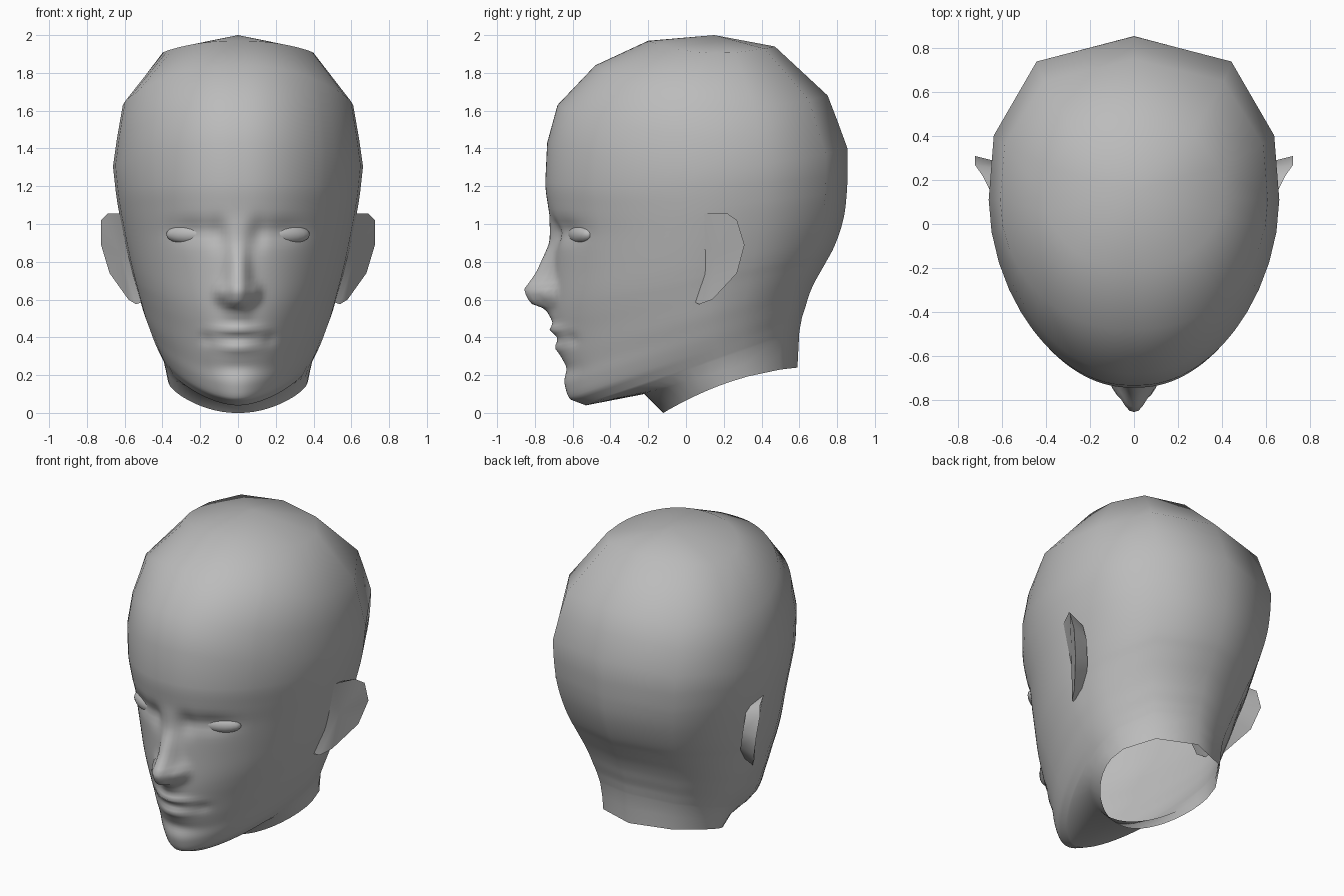
import bpy, bmesh
from math import exp, radians
from mathutils import Vector

if "Cube" in bpy.data.objects:
    bpy.data.objects.remove(bpy.data.objects["Cube"])

grey = bpy.data.materials.new("plain_grey")
grey.use_nodes = True
GREY = (0.5, 0.5, 0.5, 1)
grey.diffuse_color = GREY
grey.node_tree.nodes["Principled BSDF"].inputs["Base Color"].default_value = GREY


def finish(name, bm, angle=75):
    bmesh.ops.recalc_face_normals(bm, faces=bm.faces)
    mesh = bpy.data.meshes.new(name)
    bm.to_mesh(mesh)
    bm.free()
    mesh.materials.append(grey)
    obj = bpy.data.objects.new(name, mesh)
    bpy.context.collection.objects.link(obj)
    bpy.ops.object.select_all(action="DESELECT")
    obj.select_set(True)
    bpy.context.view_layer.objects.active = obj
    bpy.ops.object.shade_smooth_by_angle(angle=radians(angle))
    return obj


# Loops: front y, front z, back y, back z, half width, y of widest point, front roundness
NECK_AND_JAW = [
    (-.12, 0, .59, .24, .37, .235, 1.75),
    (-.22, .10, .595, .34, .382, .2, 1.8),
    (-.53, .04, .60, .43, .397, .19, 1.5),
    (-.61, .07, .613, .50, .424, .17, 1.5),
    (-.64, .14, .632, .56, .45, .15, 1.52),
    (-.65, .22, .65, .62, .474, .14, 1.54),
    (-.665, .30, .675, .68, .497, .13, 1.56),
]
FACE = [
    (-.68, .40, .708, .74, .518, .12, 1.6),
    (-.695, .50, .742, .80, .538, .11, 1.65),
    (-.70, .60, .78, .87, .56, .11, 1.7),
    (-.70, .75, .815, .96, .585, .11, 1.75),
    (-.705, .92, .838, 1.05, .61, .11, 1.8),
    (-.728, 1.08, .85, 1.15, .633, .11, 1.83),
]
CRANIUM = [
    (-.745, 1.22, .856, 1.27, .65, .11, 1.85),
    (-.735, 1.43, .855, 1.4, .662, .11, 1.85),
    (-.68, 1.63, .80, 1.55, .64, .11, 1.88),
    (-.48, 1.84, .75, 1.68, .61, .11, 2),
    (-.2, 1.97, .47, 1.94, .4, .12, 2),
]
KEYS = NECK_AND_JAW + FACE + CRANIUM
SAG = [(0, -.045), (1, 0), (9, 0), (13, .05), (14, .11), (15, .13), (16, .135), (17, .05)]
FIRST_FINE, LAST_FINE, STEPS = 2, 13, 5


def spline(a, b, c, d, t):
    return [.5 * (2 * q + (r - p) * t + (2 * p - 5 * q + 4 * r - s) * t * t
                  + (3 * q - p - 3 * r + s) * t ** 3) for p, q, r, s in zip(a, b, c, d)]


def bump(x, z, cx, cz, sx, sz):
    return exp(-((abs(x) - cx) / sx) ** 2 - ((z - cz) / sz) ** 2)


def lookup(table, z):
    for (z0, v0), (z1, v1) in zip(table, table[1:]):
        if z0 <= z <= z1:
            return v0 + (v1 - v0) * (z - z0) / (z1 - z0)
    return 0


NOSE_DEPTH = [(.45, 0), (.5, .02), (.55, .045), (.58, .125), (.65, .16), (.74, .095),
              (.9, .02), (1.05, 0)]
NOSE_WIDTH = [(.45, .06), (.65, .075), (.75, .06), (.9, .05), (1.05, .06)]


def relief(x, z):
    """Outward depth of the facial features."""
    depth = lookup(NOSE_DEPTH, z) * exp(-(abs(x) / (lookup(NOSE_WIDTH, z) or 1)) ** 2.6)
    depth += .05 * bump(x, z, .09, .635, .03, .04)                  # nostril wings
    depth -= .03 * bump(x, z, .24, .965, .12, .055)                 # eye sockets
    depth -= .025 * bump(x, z, .11, .95, .045, .07)                 # inner corners
    depth += .035 * bump(x, z, 0, .44, .12, .025)                   # upper lip
    depth += .022 * bump(x, z, 0, .345, .11, .028)                  # lower lip
    depth -= .012 * bump(x, z, .17, .39, .03, .03)                  # mouth corners
    depth -= .02 * bump(x, z, 0, .24, .13, .045)                    # dip above the chin
    return depth


# Columns of half a loop: fine over the face, coarse behind
half = [(i * .035, -1) for i in range(21)] + [(s, -1) for s in (.78, .86, .93, .98)]
half += [(1, 1), (.965, 1), (.67, 1), (0, 1)]
columns = [(s, side, 1) for s, side in half] + [(s, side, -1) for s, side in half[-2:0:-1]]
BLUNT = .08


def loop_points(key, index):
    yf, zf, yb, zb, width, yc, n = key
    m = 2 + .6 * min(index / 12, 1)
    sag = lookup(SAG, index)
    for s, side, sign in columns:
        if side < 0:        # blunted front, so the middle line stays soft
            soft = s * s * (1 + BLUNT) / (s + BLUNT)
            reach = (1 - soft ** n) ** (1 / n)
            y = yc + reach * (yf - yc)
        else:
            reach = (1 - s ** m) ** (1 / m)
            y = yc + reach * (yb - yc)
        x = sign * s * width
        z = zf + (zb - zf) * (y - yf) / (yb - yf) - sag * (1 - reach ** 2)
        if side < 0 and index >= FIRST_FINE:
            y -= relief(x, z) * min(1, 2 * reach)
        yield Vector((x, y, z))


# Head and open neck in one skin
bm = bmesh.new()
rows = []
for k, key in enumerate(KEYS):
    fine = FIRST_FINE <= k < LAST_FINE
    for step in range(STEPS if fine else 1):
        t = step / STEPS
        now = spline(KEYS[k - 1], key, KEYS[k + 1], KEYS[k + 2], t) if step else key
        if step and k == FIRST_FINE:
            now = [a + (b - a) * t for a, b in zip(key, KEYS[k + 1])]
        rows.append([bm.verts.new(p) for p in loop_points(now, k + t)])

count = len(columns)
for low, high in zip(rows, rows[1:]):
    for i in range(count):
        j = (i + 1) % count
        bm.faces.new((low[i], low[j], high[j], high[i]))
crown = bm.verts.new((0, .15, 2))
for i in range(count):
    bm.faces.new((rows[-1][i], rows[-1][(i + 1) % count], crown))
finish("head", bm)

# Eyes: flattened balls turned to follow the face
for name, sign in (("left_eye", 1), ("right_eye", -1)):
    bm = bmesh.new()
    bmesh.ops.create_uvsphere(bm, u_segments=20, v_segments=12, radius=1)
    for v in bm.verts:
        v.co = Vector((v.co.x * .125, v.co.y * .05, v.co.z * .052))
    eye = finish(name, bm)
    eye.location = (sign * .265, -.558, .945)
    eye.rotation_euler = (0, 0, sign * radians(24))

# Ears: flared rim, flat front flush with the head and a wedge behind
RIM = [(.58, .04, 1.0), (.63, .10, 1.055), (.69, .22, 1.055), (.725, .27, 1.02), (.725, .31, .89),
       (.68, .27, .74), (.58, .14, .60), (.54, .07, .575), (.47, .02, .60)]
for name, sign in (("left_ear", 1), ("right_ear", -1)):
    bm = bmesh.new()
    centre = sum((Vector(p) for p in RIM), Vector()) / len(RIM)
    rim = [bm.verts.new((sign * x, y, z)) for x, y, z in RIM]
    root = []
    for p in RIM:
        q = Vector(p).lerp(centre, .2)
        root.append(bm.verts.new((sign * (q.x - .1), q.y, q.z)))
    dish = bm.verts.new((sign * (centre.x - .005), centre.y, centre.z))
    for i in range(len(RIM)):
        j = (i + 1) % len(RIM)
        bm.faces.new((rim[i], rim[j], dish))
        bm.faces.new((rim[i], root[i], root[j], rim[j]))
    finish(name, bm, 50)
